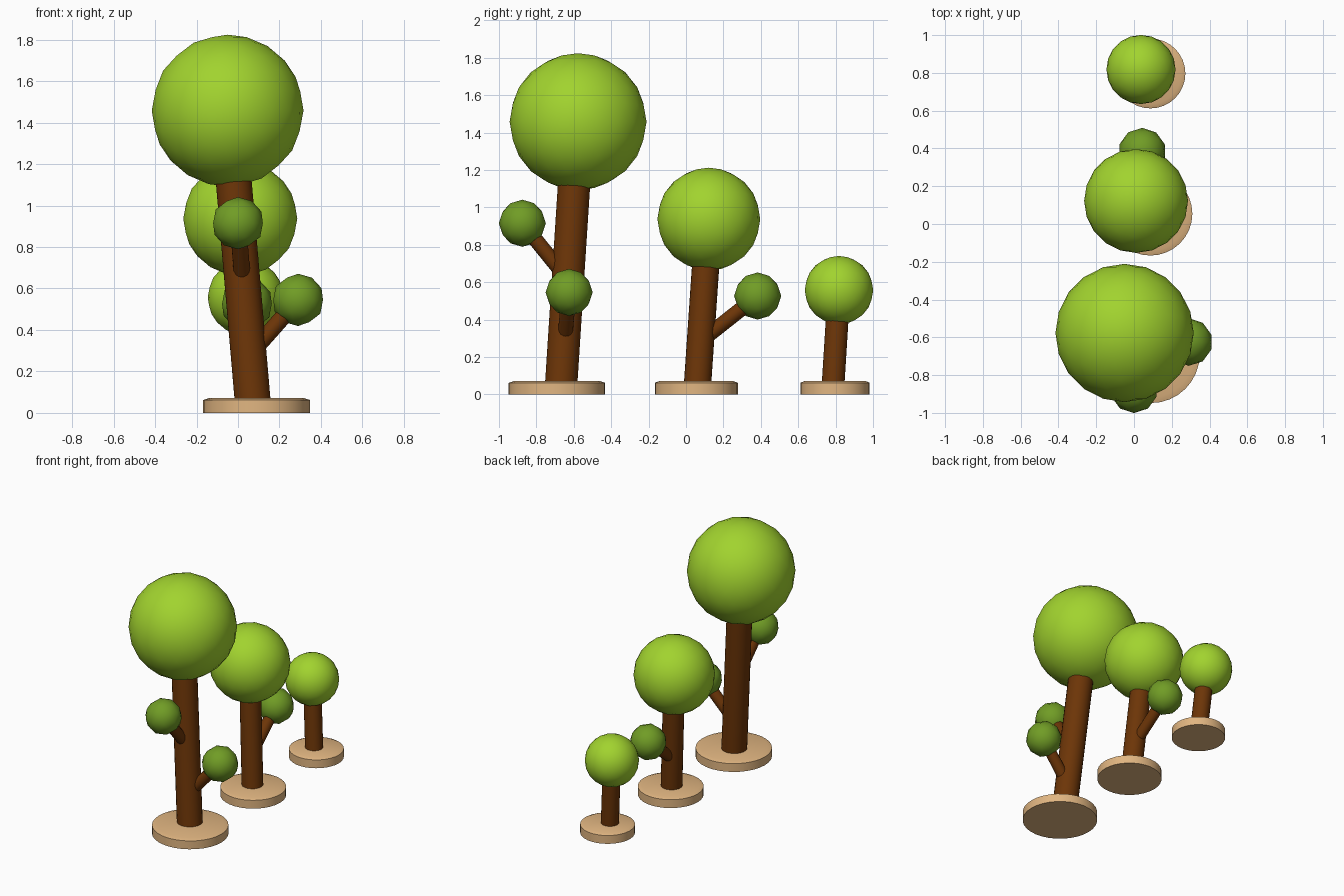
import bpy, math
from mathutils import Vector

if "Cube" in bpy.data.objects:
    bpy.data.objects.remove(bpy.data.objects["Cube"])


def material(name, rgb):
    m = bpy.data.materials.new(name)
    m.diffuse_color = [(c / 255) ** 2.2 for c in rgb] + [1]
    m.use_nodes = True
    m.node_tree.nodes["Principled BSDF"].inputs["Base Color"].default_value = m.diffuse_color
    return m


LEAF = material("leaf_green", (160, 210, 50))
DARK_LEAF = material("dark_leaf_green", (112, 155, 42))
BARK = material("bark_brown", (108, 56, 16))
WOOD = material("base_tan", (224, 180, 128))


def finish(name, mat, angle=40):
    ob = bpy.context.object
    ob.name = name
    ob.data.materials.append(mat)
    bpy.ops.object.shade_smooth_by_angle(angle=math.radians(angle))
    return ob


def ball(name, centre, r, detail, mat):
    bpy.ops.mesh.primitive_ico_sphere_add(subdivisions=detail, radius=r, location=centre)
    finish(name, mat, 60)


def rod(name, a, b, r, sides=24):
    a, b = Vector(a), Vector(b)
    d = b - a
    bpy.ops.mesh.primitive_cylinder_add(vertices=sides, radius=r, depth=d.length, location=(a + b) / 2)
    ob = finish(name, BARK)
    ob.rotation_euler = d.to_track_quat('Z', 'Y').to_euler()


def base(name, x, y, r):
    # round disc with a slightly eased upper rim
    bpy.ops.mesh.primitive_cylinder_add(vertices=32, radius=r, depth=0.066, location=(x, y, 0.033))
    ob = finish(name, WOOD, 30)
    for v in ob.data.vertices:
        if v.co.z > 0:
            v.co.z -= 0.004
    bpy.ops.mesh.primitive_cone_add(vertices=32, radius1=r, radius2=r * 0.88, depth=0.01,
                                    location=(x, y, 0.067))
    finish(name + "_rim", WOOD, 30)


# name, base (x, y, r), trunk foot, trunk radius, crown centre, crown radius,
# branches: (start, ball centre)
trees = [
    ("large", (0.09, -0.69, 0.258), (0.073, -0.669, 0.03), 0.087, (-0.05, -0.577, 1.458), 0.366,
     [((0.025, -0.62, 0.60), (0.0, -0.875, 0.915)),
      ((0.055, -0.65, 0.28), (0.29, -0.625, 0.545))]),
    ("medium", (0.087, 0.055, 0.222), (0.078, 0.06, 0.03), 0.073, (0.011, 0.122, 0.937), 0.275,
     [((0.057, 0.085, 0.29), (0.043, 0.383, 0.526))]),
    ("small", (0.087, 0.797, 0.185), (0.078, 0.785, 0.03), 0.061, (0.037, 0.818, 0.557), 0.183, []),
]

for name, disc, foot, tr, crown, cr, branches in trees:
    base(name + "_base", *disc)
    # trunk stops inside the crown
    top = Vector(crown) - (Vector(crown) - Vector(foot)).normalized() * cr * 0.6
    rod(name + "_trunk", foot, top, tr)
    ball(name + "_crown", crown, cr, 3, LEAF)
    for i, (start, tip) in enumerate(branches):
        rod(f"{name}_branch_{i + 1}", start, tip, 0.04, 16)
        ball(f"{name}_leaf_ball_{i + 1}", tip, 0.126, 2, DARK_LEAF)
